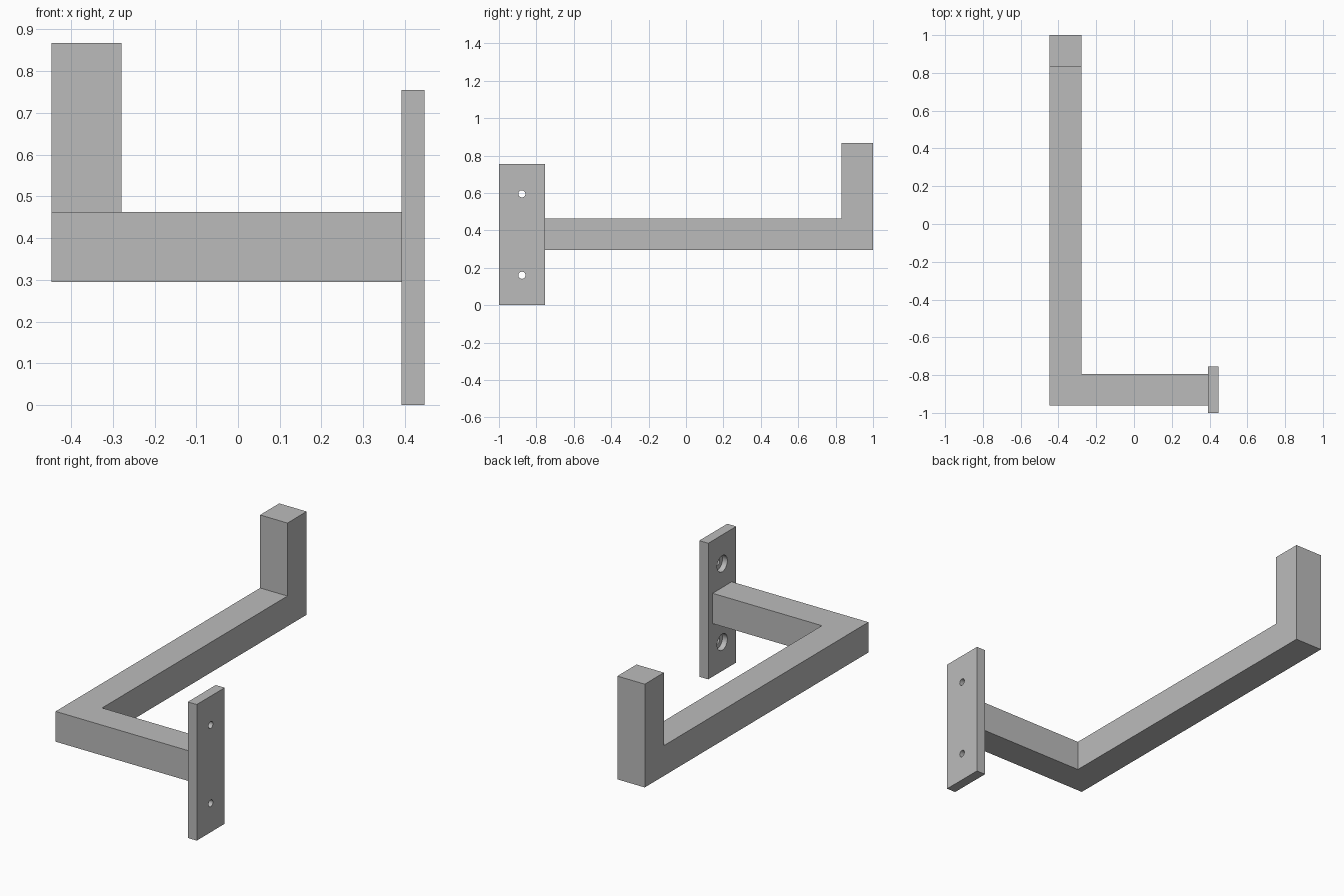
import bpy, bmesh, math
from mathutils import Matrix

default = bpy.data.objects.get("Cube")
if default:
    bpy.data.objects.remove(default, do_unlink=True)

grey = bpy.data.materials.new("grey metal")
grey.diffuse_color = (0.5, 0.5, 0.5, 1)
grey.use_nodes = True
grey.node_tree.nodes["Principled BSDF"].inputs["Base Color"].default_value = (0.5, 0.5, 0.5, 1)


def add_object(name, bm):
    bmesh.ops.recalc_face_normals(bm, faces=bm.faces[:])
    mesh = bpy.data.meshes.new(name)
    bm.to_mesh(mesh)
    bm.free()
    mesh.materials.append(grey)
    obj = bpy.data.objects.new(name, mesh)
    bpy.context.collection.objects.link(obj)
    return obj


def extrude_up(bm, faces, height):
    result = bmesh.ops.extrude_face_region(bm, geom=faces)["geom"]
    verts = [g for g in result if isinstance(g, bmesh.types.BMVert)]
    bmesh.ops.translate(bm, verts=verts, vec=(0, 0, height))
    return [g for g in result if isinstance(g, bmesh.types.BMFace)]


# Square bar: flat L outline, thickened, with its far end turned up
WIDTH = 0.168
left, plate_in, plate_out = -0.447, 0.392, 0.447
front, back, bottom = -0.961, 1.0, 0.295
inner_x, inner_y, bend_y = left + WIDTH, front + WIDTH, back - WIDTH

bm = bmesh.new()
outline = [(left, front), (plate_in, front), (plate_in, inner_y), (inner_x, inner_y),
           (inner_x, bend_y), (left, bend_y)]
ring = [bm.verts.new((x, y, bottom)) for x, y in outline]
end = [bm.verts.new((x, back, bottom)) for x in (inner_x, left)]
faces = [bm.faces.new(ring), bm.faces.new([ring[5], ring[4]] + end)]
# Keep the base closed while the copy is lifted
base = bmesh.ops.duplicate(bm, geom=faces)
top = extrude_up(bm, faces, WIDTH)
bmesh.ops.remove_doubles(bm, verts=bm.verts[:], dist=0.0001)
end_face = max((f for f in bm.faces if abs(f.normal.z) > 0.9 or f in top),
               key=lambda f: f.calc_center_median().y + f.calc_center_median().z)
extrude_up(bm, [end_face], 0.868 - bottom - WIDTH)
bmesh.ops.recalc_face_normals(bm, faces=bm.faces[:])
bmesh.ops.dissolve_limit(bm, angle_limit=0.01, verts=bm.verts[:], edges=bm.edges[:])
add_object("bent_bar", bm)

# Mounting plate
PLATE = (plate_out - plate_in, 0.245, 0.755)
plate_y = -1 + PLATE[1] / 2
bm = bmesh.new()
bmesh.ops.create_cube(bm, size=1)
bmesh.ops.scale(bm, vec=PLATE, verts=bm.verts[:])
bmesh.ops.translate(bm, vec=((plate_in + plate_out) / 2, plate_y, PLATE[2] / 2), verts=bm.verts[:])
plate = add_object("mounting_plate", bm)

# Screw holes: narrow through holes with wide recesses on the inner side
bpy.context.view_layer.objects.active = plate
plate.select_set(True)
for z in (0.16, 0.595):
    for radius, depth, x in ((0.019, 0.3, plate_out), (0.045, 0.06, plate_in)):
        bm = bmesh.new()
        place = Matrix.Translation((x, plate_y, z)) @ Matrix.Rotation(math.pi / 2, 4, "Y")
        bmesh.ops.create_cone(bm, cap_ends=True, segments=32, radius1=radius,
                              radius2=radius, depth=depth, matrix=place)
        cutter = add_object("hole_cutter", bm)
        cutter.hide_render = True
        cut = plate.modifiers.new("hole", "BOOLEAN")
        cut.operation = "DIFFERENCE"
        cut.solver = "EXACT"
        cut.object = cutter
        bpy.ops.object.modifier_apply(modifier=cut.name)
        bpy.data.objects.remove(cutter, do_unlink=True)
bpy.ops.object.shade_smooth_by_angle(angle=math.radians(30))
